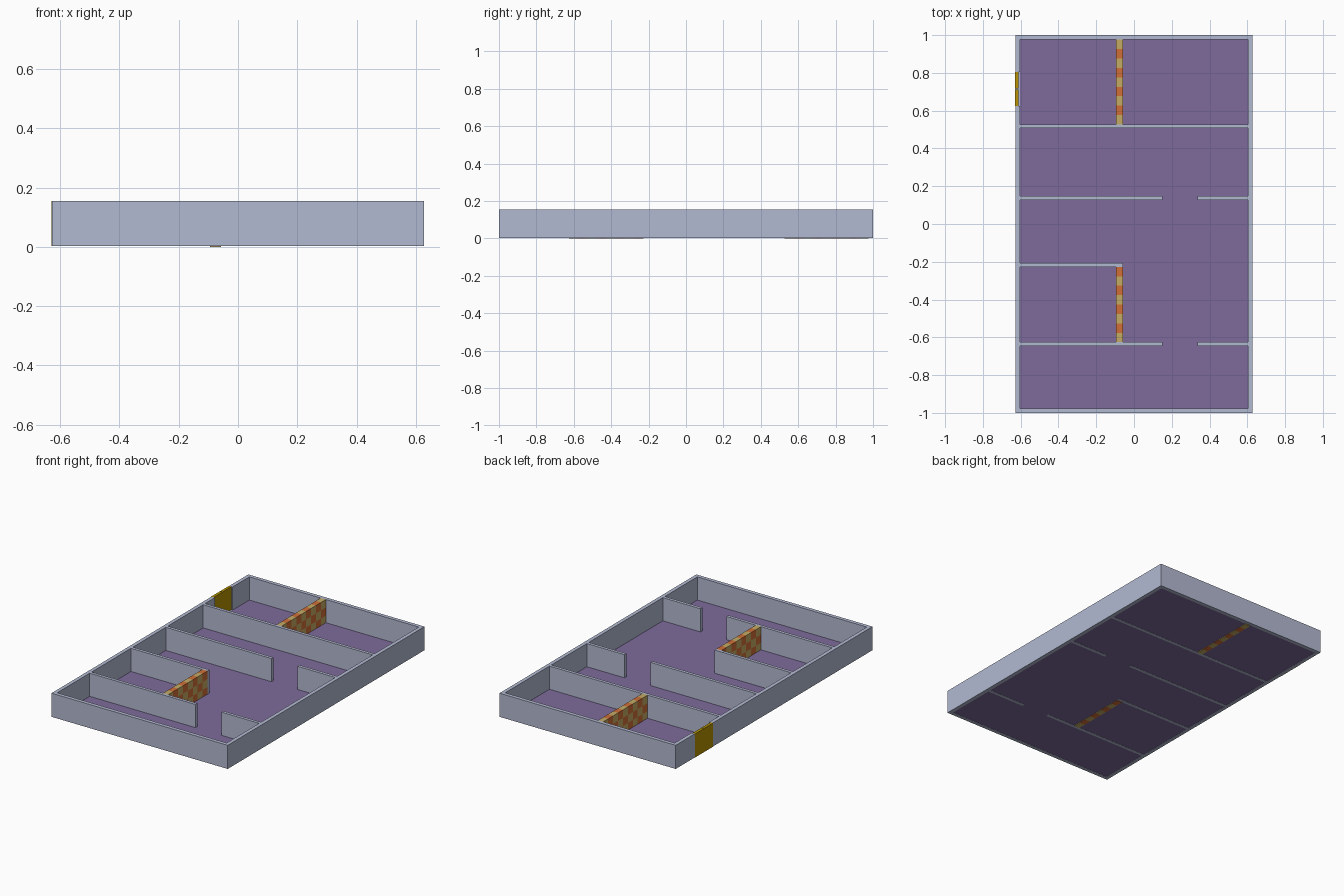
import bpy
import bmesh
from mathutils import Matrix, Vector

cube = bpy.data.objects.get("Cube")
if cube:
    bpy.data.objects.remove(cube, do_unlink=True)


def material(name, color):
    mat = bpy.data.materials.new(name)
    mat.use_nodes = True
    rgba = (*color, 1)
    mat.diffuse_color = rgba
    mat.node_tree.nodes["Principled BSDF"].inputs["Base Color"].default_value = rgba
    return mat


WALL = material("blue grey wall", (0.45, 0.49, 0.64))
FLOOR = material("purple floor", (0.21, 0.145, 0.33))
ORANGE = material("orange block", (0.63, 0.16, 0.04))
SAND = material("sand block", (0.56, 0.41, 0.13))
GOLD = material("gold door", (0.46, 0.29, 0.0))

HX, HY, H = 0.627, 1.0, 0.155   # half width, half depth, wall height
T = 0.024                       # outer wall thickness
BASE = 0.003                    # underside of the walls
IX = HX - T                     # inner half width


def add_box(bm, x, y, z, index=0):
    """Add a box spanning the given (low, high) ranges."""
    size = [b - a for a, b in (x, y, z)]
    mid = Vector([(a + b) / 2 for a, b in (x, y, z)])
    made = bmesh.ops.create_cube(
        bm, size=1, matrix=Matrix.Translation(mid) @ Matrix.Diagonal((*size, 1)))
    for face in {f for v in made["verts"] for f in v.link_faces}:
        face.material_index = index


def make(name, boxes, *mats):
    bm = bmesh.new()
    for box in boxes:
        add_box(bm, *box)
    mesh = bpy.data.meshes.new(name)
    bm.to_mesh(mesh)
    bm.free()
    for mat in mats:
        mesh.materials.append(mat)
    obj = bpy.data.objects.new(name, mesh)
    bpy.context.collection.objects.link(obj)
    return obj


# Floor slab
make("floor", [((-IX, IX), (-HY + T, HY - T), (0.004, 0.006))], FLOOR)

# Outer walls, with a doorway in the -x side
DOOR = (0.625, 0.805)
TALL = (BASE, H)
make("front_wall", [((-HX, HX), (-HY, -HY + T), TALL)], WALL)
make("back_wall", [((-HX, HX), (HY - T, HY), TALL)], WALL)
make("left_wall", [((IX, HX), (-HY + T, HY - T), TALL)], WALL)
make("right_wall", [((-HX, -IX), (-HY + T, DOOR[0]), TALL),
                    ((-HX, -IX), (DOOR[1], HY - T), TALL)], WALL)
make("threshold", [((-HX, -IX), DOOR, (BASE, 0.006))], WALL)

# Inner partitions: centre line y and the x spans they fill
GAP = (0.15, 0.335)
partitions = {
    "store_partition": (0.517, [(-IX, IX)]),
    "middle_partition": (0.137, [(-IX, GAP[0]), (GAP[1], IX)]),
    "short_partition": (-0.217, [(-IX, -0.058)]),
    "front_partition": (-0.636, [(-IX, GAP[0]), (GAP[1], IX)]),
}
for name, (y, spans) in partitions.items():
    make(name, [(s, (y - 0.01, y + 0.01), TALL) for s in spans], WALL)


# Chequered walls of stacked blocks
def chequered_wall(name, y_back, y_front, count, first, rows=3):
    step = (y_back - y_front) / count
    rise = H / rows
    blocks = [((-0.095, -0.058),
               (y_back - (i + 1) * step, y_back - i * step),
               (j * rise, (j + 1) * rise),
               (i + j + first) % 2)
              for i in range(count) for j in range(rows)]
    make(name, blocks, SAND, ORANGE)


chequered_wall("back_chequered_wall", HY - T, 0.527, 9, 0)
chequered_wall("front_chequered_wall", -0.227, -0.626, 8, 1)

# Double door, set at the outer side of the doorway
middle = sum(DOOR) / 2
make("door_leaves", [((-HX - 0.002, -0.611), (DOOR[0], middle - 0.002), (BASE, H)),
                     ((-HX - 0.002, -0.611), (middle + 0.002, DOOR[1]), (BASE, H))], GOLD)
